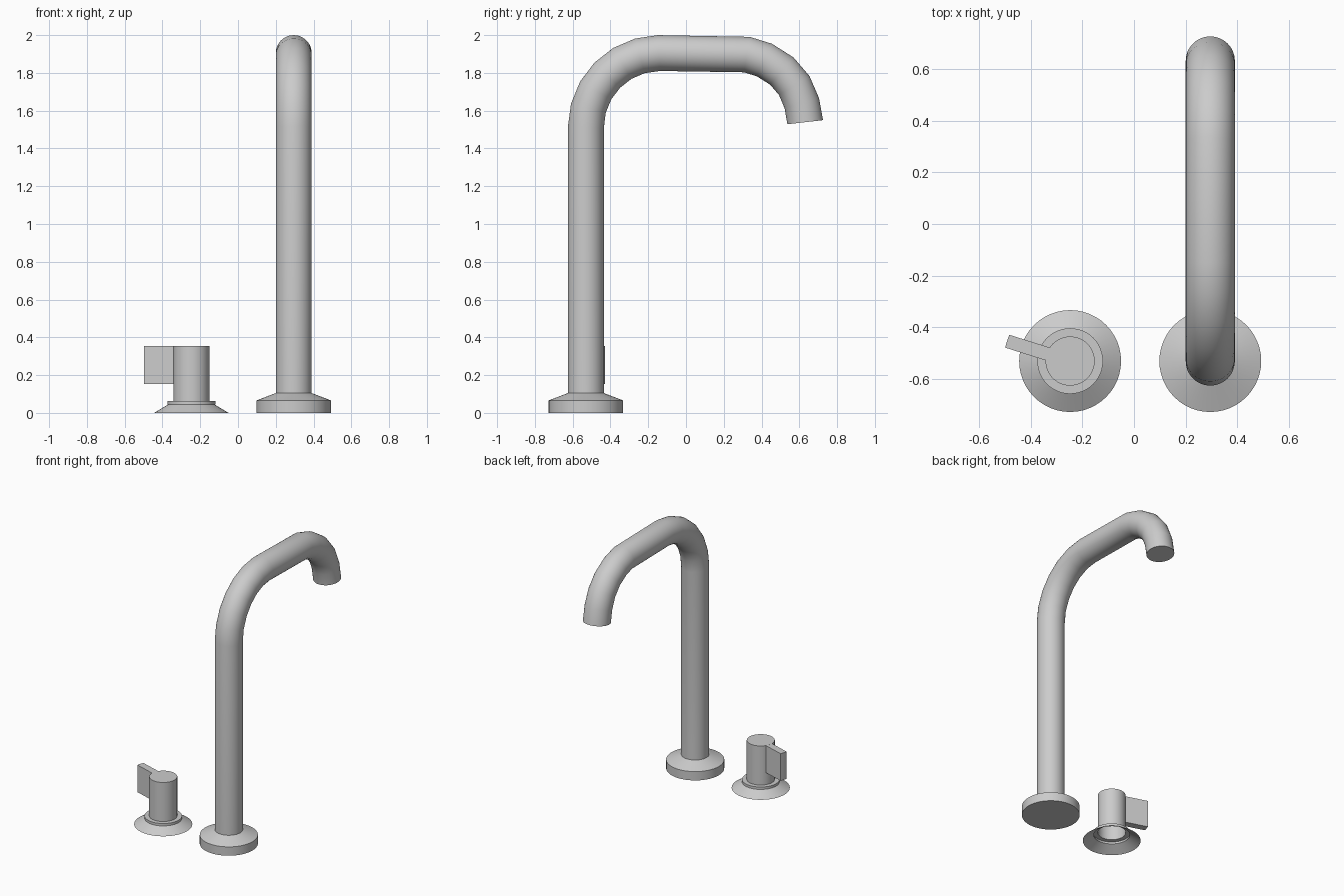
import bpy, bmesh, math
from mathutils import Vector

if "Cube" in bpy.data.objects:
    bpy.data.objects.remove(bpy.data.objects["Cube"])

SIDES = 48
PIPE_R = 0.095


def finish(name, bm, loc=(0, 0, 0), angle=32):
    bmesh.ops.recalc_face_normals(bm, faces=bm.faces[:])
    mesh = bpy.data.meshes.new(name)
    bm.to_mesh(mesh)
    bm.free()
    ob = bpy.data.objects.new(name, mesh)
    ob.location = loc
    bpy.context.collection.objects.link(ob)
    bpy.ops.object.select_all(action='DESELECT')
    ob.select_set(True)
    bpy.context.view_layer.objects.active = ob
    bpy.ops.object.shade_smooth_by_angle(angle=math.radians(angle))
    return ob


def skin(bm, rings, cap_start, cap_end):
    loops = [[bm.verts.new(p) for p in ring] for ring in rings]
    n = len(loops[0])
    for a, b in zip(loops, loops[1:]):
        for i in range(n):
            j = (i + 1) % n
            bm.faces.new((a[i], a[j], b[j], b[i]))
    if cap_start:
        bm.faces.new(loops[0][::-1])
    if cap_end:
        bm.faces.new(loops[-1])


def lathe(name, profile, loc, cap_start, cap_end):
    bm = bmesh.new()
    turns = [2 * math.pi * i / SIDES for i in range(SIDES)]
    skin(bm, [[(r * math.cos(t), r * math.sin(t), z) for t in turns]
              for r, z in profile], cap_start, cap_end)
    ob = finish(name, bm, loc, 20)
    # outward normals for shells that are open underneath
    if sum((p.center.x * p.normal.x + p.center.y * p.normal.y) * p.area
           for p in ob.data.polygons) < 0:
        ob.data.flip_normals()
    return ob


# spout foot
SPOUT = (0.295, -0.53, 0)
lathe("spout_base", [(0.197, 0), (0.197, 0.066), (PIPE_R, 0.105)], SPOUT, True, True)

# spout pipe: riser, large bend, straight run, small drooping bend
path = [(-0.53, 0.1)]
for i in range(7):
    a = math.pi - math.radians(89) * i / 6
    path.append((-0.137 + 0.393 * math.cos(a), 1.512 + 0.393 * math.sin(a)))
path += [(0.322, 1.897), (0.415, 1.868), (0.507, 1.81),
         (0.573, 1.733), (0.613, 1.64), (0.631, 1.539)]
pts = [Vector((0, y, z)) for y, z in path]
rings = []
for k, p in enumerate(pts):
    d_in = (p - pts[k - 1]).normalized() if k else Vector((0, 0, 1))
    d_out = (pts[k + 1] - p).normalized() if k < len(pts) - 1 else Vector((0, 0.05, -1)).normalized()
    tangent = (d_in + d_out).normalized()
    side = Vector((1, 0, 0))
    up = tangent.cross(side)
    rings.append([p + PIPE_R * (math.cos(t) * side + math.sin(t) * up)
                  for t in (2 * math.pi * i / SIDES for i in range(SIDES))])
bm = bmesh.new()
skin(bm, rings, True, True)
finish("spout_pipe", bm, (SPOUT[0], 0, 0))

# handle: hollow flange, collar and knob, open underneath
HANDLE = (-0.247, -0.53, 0)
lathe("handle_body", [(0.197, 0), (0.122, 0.045), (0.127, 0.045), (0.127, 0.063),
                      (PIPE_R, 0.063), (PIPE_R, 0.355)], HANDLE, False, True)

# lever blade with rounded tip following the knob's curve
mid = math.radians(162.5)
outline = []
for radius, sign in ((PIPE_R, 1), (0.256, -1)):
    half = math.asin(0.026 / radius)
    for i in range(5):
        a = mid + sign * half * (1 - i / 2)
        outline.append((radius * math.cos(a), radius * math.sin(a)))
bm = bmesh.new()
skin(bm, [[(x, y, z) for x, y in outline] for z in (0.152, 0.355)], True, True)
finish("handle_lever", bm, HANDLE)
